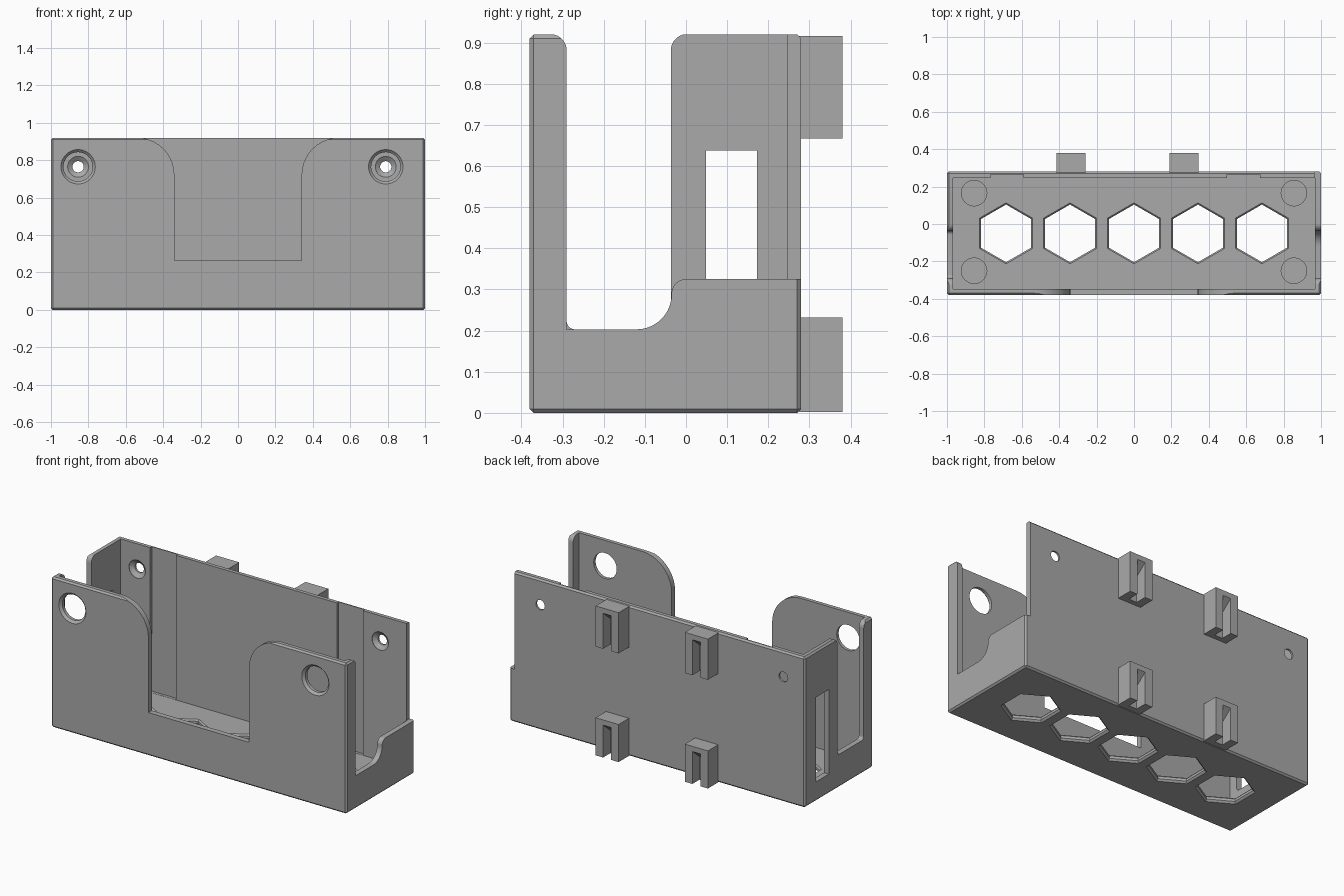
import bpy, bmesh, math
from mathutils import Matrix, Vector

cube = bpy.data.objects.get("Cube")
if cube:
    bpy.data.objects.remove(cube, do_unlink=True)

grey = bpy.data.materials.new("plain grey")
grey.use_nodes = True
COLOUR = (0.4, 0.4, 0.4, 1)
grey.diffuse_color = COLOUR
grey.node_tree.nodes["Principled BSDF"].inputs["Base Color"].default_value = COLOUR

# Axis maps: (u, v, depth) to world
ALONG_X = Matrix(((0, 0, 1), (1, 0, 0), (0, 1, 0)))
ALONG_Y = Matrix(((1, 0, 0), (0, 0, 1), (0, 1, 0)))
ALONG_Z = Matrix.Identity(3)


def finish(bm, name):
    bmesh.ops.recalc_face_normals(bm, faces=bm.faces)
    mesh = bpy.data.meshes.new(name)
    bm.to_mesh(mesh)
    bm.free()
    mesh.materials.append(grey)
    obj = bpy.data.objects.new(name, mesh)
    bpy.context.collection.objects.link(obj)
    return obj


def loft(name, rings):
    """Closed solid through rings with equal point counts."""
    bm = bmesh.new()
    loops = [[bm.verts.new(p) for p in ring] for ring in rings]
    n = len(loops[0])
    for a, b in zip(loops, loops[1:]):
        for i in range(n):
            j = (i + 1) % n
            bm.faces.new((a[i], a[j], b[j], b[i]))
    bm.faces.new(loops[0])
    bm.faces.new(loops[-1])
    return finish(bm, name)


def box(name, x, y, z, bevel=0):
    bm = bmesh.new()
    bmesh.ops.create_cube(bm, size=1)
    for v in bm.verts:
        for axis, span in enumerate((x, y, z)):
            v.co[axis] = span[0] if v.co[axis] < 0 else span[1]
    if bevel:
        bmesh.ops.bevel(bm, geom=list(bm.edges), offset=bevel, segments=1, affect='EDGES')
    return finish(bm, name)


def rounded(corners, steps=10):
    """Outline from (u, v) or (u, v, radius) right-angle corners."""
    out = []
    for i, c in enumerate(corners):
        p = Vector(c[:2])
        if len(c) == 2:
            out.append(p)
            continue
        a = (Vector(corners[i - 1][:2]) - p).normalized()
        b = (Vector(corners[(i + 1) % len(corners)][:2]) - p).normalized()
        centre = p + (a + b) * c[2]
        for k in range(steps + 1):
            t = k / steps * math.pi / 2
            out.append(centre - b * c[2] * math.cos(t) - a * c[2] * math.sin(t))
    return out


def prism(name, corners, depth, axis):
    pts = rounded(corners)
    return loft(name, [[axis @ Vector((p.x, p.y, d)) for p in pts] for d in depth])


def lathe(name, profile, sides, axis, centre):
    """Turned solid from (radius, depth) pairs, first point upwards."""
    rings = []
    for r, d in profile:
        angles = [math.pi / 2 + 2 * math.pi * i / sides for i in range(sides)]
        rings.append([axis @ Vector((centre[0] + r * math.cos(a),
                                     centre[1] + r * math.sin(a), d)) for a in angles])
    return loft(name, rings)


def cut(target, cutter):
    cutter.hide_render = True
    mod = target.modifiers.new("cut", 'BOOLEAN')
    mod.operation = 'DIFFERENCE'
    mod.solver = 'EXACT'
    mod.object = cutter
    bpy.context.view_layer.objects.active = target
    bpy.ops.object.modifier_apply(modifier=mod.name)
    bpy.data.objects.remove(cutter, do_unlink=True)


def smooth(obj):
    bpy.ops.object.select_all(action='DESELECT')
    obj.select_set(True)
    bpy.context.view_layer.objects.active = obj
    bpy.ops.object.shade_smooth_by_angle(angle=math.radians(30))


TOP, OVER, SKY = 0.92, 0.9205, 1.1

# Open-topped holder shell
holder = box("holder", (-1, 1), (-0.38, 0.28), (0, TOP), bevel=0.01)
cut(holder, box("cavity", (-0.967, 0.967), (-0.347, 0.247), (0.035, SKY)))

# Front opening with flared shoulders
cut(holder, prism("front_opening", [
    (-0.8, SKY), (-0.8, OVER), (-0.34, OVER, 0.2), (-0.34, 0.265),
    (0.34, 0.265), (0.34, OVER, 0.2), (0.8, OVER), (0.8, SKY)],
    (-0.5, -0.3), ALONG_Y))

# Low, stepped end wall
cut(holder, prism("stepped_end", [
    (-0.37, SKY), (-0.37, OVER), (-0.29, OVER, 0.04), (-0.29, 0.203),
    (-0.035, 0.203, 0.085), (-0.035, 0.325, 0.035), (0.35, 0.325), (0.35, SKY)],
    (0.966, 1.1), ALONG_X))

# Tall end wall: open gap and window slot
cut(holder, prism("end_gap", [
    (-0.37, SKY), (-0.37, OVER), (-0.29, OVER, 0.04), (-0.29, 0.203, 0.02),
    (-0.037, 0.203, 0.02), (-0.037, OVER, 0.04), (0.05, OVER), (0.05, SKY)],
    (-1.1, -0.95), ALONG_X))
cut(holder, box("end_slot", (-1.1, -0.95), (0.048, 0.173), (0.12, 0.637)))

# Shallow channels inside the back wall
for x in (-0.68, 0.585):
    cut(holder, box("channel", (x - 0.088, x + 0.088), (0.23, 0.264), (0.036, SKY)))

# Screw holes at the back, larger access holes at the front
for x in (-0.855, 0.79):
    cut(holder, lathe("access_hole", [(0.094, -0.382), (0.078, -0.366), (0.078, -0.3)],
                      40, ALONG_Y, (x, 0.765)))
    cut(holder, lathe("screw_hole", [(0.056, 0.2), (0.056, 0.249), (0.03, 0.268), (0.03, 0.3)],
                      32, ALONG_Y, (x, 0.765)))

# Chamfered hexagonal floor openings
for i in range(-2, 3):
    cut(holder, lathe("hexagon", [(0.167, -0.002), (0.154, 0.011), (0.154, 0.026), (0.165, 0.037)],
                      6, ALONG_Z, (i * 0.342, -0.05)))

# Round floor pockets
for x in (-0.855, 0.855):
    for y in (-0.25, 0.165):
        cut(holder, lathe("pocket", [(0.068, 0.023), (0.068, 0.1)], 40, ALONG_Z, (x, y)))
smooth(holder)

# Slotted mounting clips on the back
for side, x in (("right", -0.336), ("left", 0.268)):
    for level, low, high in (("lower", 0.002, 0.232), ("upper", 0.667, 0.916)):
        clip = box(f"{level}_{side}_clip", (x - 0.078, x + 0.078), (0.275, 0.38), (low, high))
        cut(clip, prism("clip_groove", [
            (0.4, low - 0.1), (0.4, high - 0.015), (0.31, high - 0.09), (0.31, low - 0.1)],
            (x - 0.027, x + 0.027), ALONG_X))
